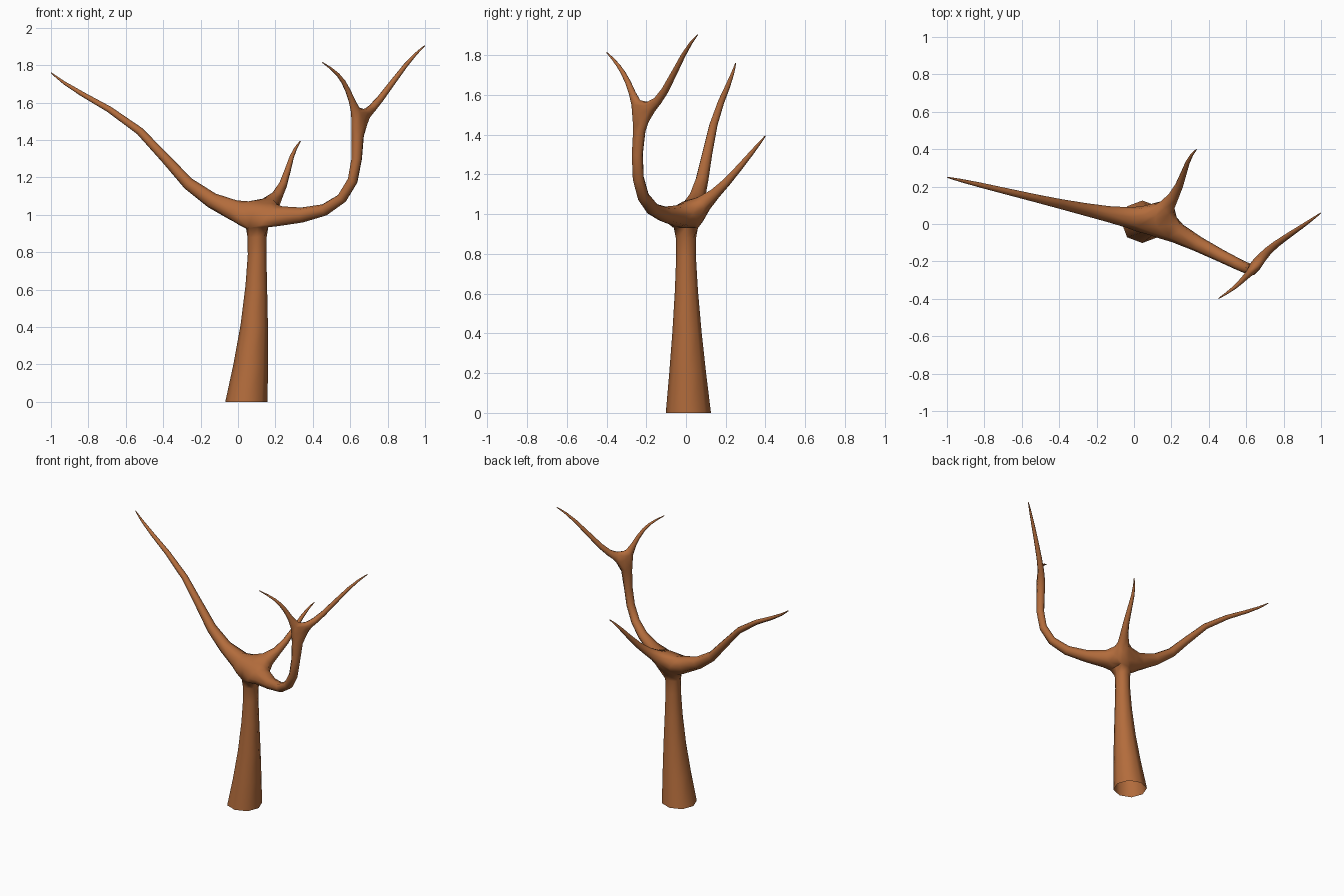
import bpy, bmesh
from mathutils import Vector

if "Cube" in bpy.data.objects:
    bpy.data.objects.remove(bpy.data.objects["Cube"])

K = 1.37  # square cage radius that subdivides to the wanted round radius
bm = bmesh.new()


def limb(points, tip=False):
    """Sweep a square section along (x, y, z, radius) points; return the rings."""
    pos = [Vector(p[:3]) for p in points]
    rad = [p[3] for p in points]
    # push the bends out a little, as subdividing pulls them in again
    pos = [p if i in (0, len(pos) - 1) else p + (p - (pos[i - 1] + pos[i + 1]) / 2) / 3
           for i, p in enumerate(pos)]
    if tip:  # extra ring close to the tip keeps its length when subdivided
        pos.insert(-1, pos[-2].lerp(pos[-1], 0.93))
        rad.insert(-1, rad[-2] * 0.07 + rad[-1] * 0.93)
    u, rings = None, []
    for i, p in enumerate(pos):
        t = Vector()
        if i > 0:
            t += (p - pos[i - 1]).normalized()
        if i < len(pos) - 1:
            t += (pos[i + 1] - p).normalized()
        t.normalize()
        if u is None:
            u = Vector((1, 0, 0)) if abs(t.z) > 0.85 else t.cross(Vector((0, 0, 1)))
        u = (u - t * u.dot(t)).normalized()
        v = t.cross(u)
        r = rad[i] * K * 0.7071
        rings.append([bm.verts.new(p + u * a * r + v * b * r)
                      for a, b in ((1, 1), (-1, 1), (-1, -1), (1, -1))])
    for A, B in zip(rings, rings[1:]):
        for k in range(4):
            j = (k + 1) % 4
            bm.faces.new((A[k], A[j], B[j], B[k]))
    if tip:
        bm.faces.new(rings[-1])
    return rings


def fork(*rings):
    """Join the end rings of several limbs with a hull skin."""
    verts = [v for ring in rings for v in ring]
    tmp = bmesh.new()
    for v in verts:
        tmp.verts.new(v.co)
    order = {v: i for i, v in enumerate(tmp.verts)}
    bmesh.ops.convex_hull(tmp, input=list(tmp.verts))
    faces = []
    for f in tmp.faces:
        ids = [order[v] for v in f.verts]
        if len({i // 4 for i in ids}) > 1:
            faces.append(bm.faces.new([verts[i] for i in ids]))
    tmp.free()
    bmesh.ops.join_triangles(bm, faces=faces, angle_face_threshold=0.8,
                             angle_shape_threshold=0.9)


# trunk, with a level open foot
trunk = limb([(.045, .012, 0, .128), (.088, .005, .4, .08),
              (.102, 0, .8, .048), (.10, 0, .93, .064)])
for v in trunk[0]:
    v.co.z = 0
# long left branch
left = limb([(0, .025, 1.01, .058), (-.27, .08, 1.155, .036), (-.515, .135, 1.455, .023),
             (-.85, .215, 1.65, .015), (-1, .25, 1.76, .003)], tip=True)
# right branch, bending upward
right = limb([(.20, -.035, .99, .056), (.465, -.17, 1.022, .035), (.617, -.243, 1.18, .033),
              (.637, -.238, 1.44, .031)])
# back branch
back = limb([(.178, .095, 1.058, .038), (.242, .20, 1.155, .024),
             (.287, .335, 1.315, .013), (.335, .40, 1.395, .003)], tip=True)
# two twigs of the right branch
twig_a = limb([(.69, -.172, 1.545, .027), (.755, -.11, 1.61, .021),
               (.903, -.01, 1.81, .013), (1, .06, 1.905, .003)], tip=True)
twig_b = limb([(.63, -.25, 1.548, .022), (.587, -.292, 1.665, .016),
               (.535, -.342, 1.75, .011), (.45, -.40, 1.815, .003)], tip=True)

fork(trunk[-1], left[0], right[0], back[0])
fork(right[-1], twig_a[0], twig_b[0])

# close any gap left at the forks, keep the trunk foot open
gaps = [e for e in bm.edges if e.is_boundary and e.verts[0].co.z > .1]
if gaps:
    bmesh.ops.holes_fill(bm, edges=gaps, sides=0)
bmesh.ops.recalc_face_normals(bm, faces=list(bm.faces))
for f in bm.faces:
    f.smooth = True

mesh = bpy.data.meshes.new("bare_tree")
bm.to_mesh(mesh)
bm.free()
tree = bpy.data.objects.new("bare_tree", mesh)
bpy.context.collection.objects.link(tree)
rounding = tree.modifiers.new("round", 'SUBSURF')
rounding.levels = rounding.render_levels = 1

bark = bpy.data.materials.new("bark")
bark.diffuse_color = (.45, .15, .045, 1)
bark.use_nodes = True
bark.node_tree.nodes["Principled BSDF"].inputs["Base Color"].default_value = bark.diffuse_color
mesh.materials.append(bark)
